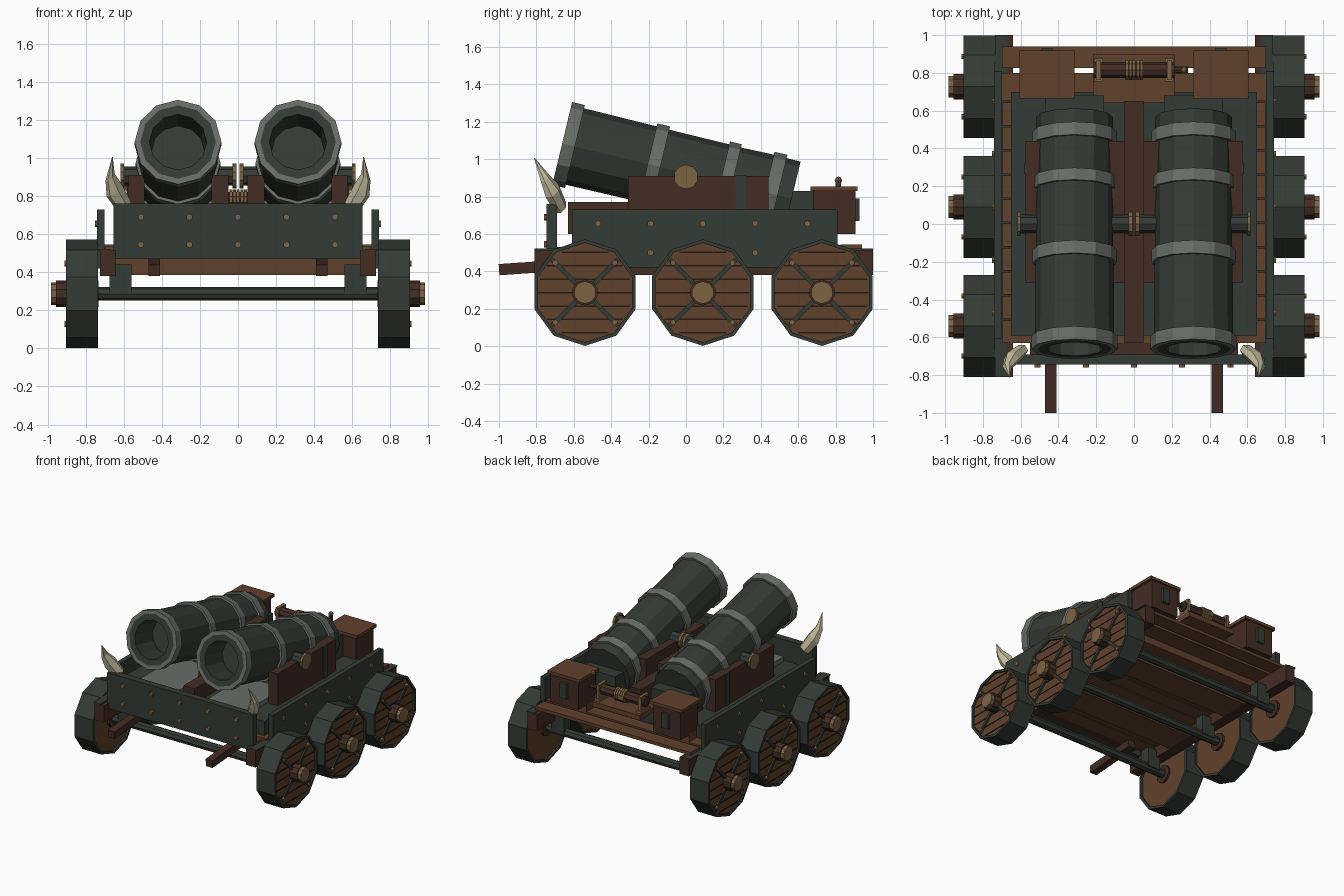
import bpy, bmesh, math
from mathutils import Vector, Matrix

cube = bpy.data.objects.get("Cube")
if cube:
    bpy.data.objects.remove(cube, do_unlink=True)


def material(name, rgb):
    m = bpy.data.materials.new(name)
    m.use_nodes = True
    m.diffuse_color = (*rgb, 1)
    m.node_tree.nodes["Principled BSDF"].inputs["Base Color"].default_value = (*rgb, 1)
    return m


IRON = material("dark iron", (0.034, 0.043, 0.035))
STEEL = material("worn steel", (0.140, 0.155, 0.138))
DARK = material("dark wood", (0.055, 0.025, 0.017))
WOOD = material("brown wood", (0.120, 0.052, 0.025))
GAP = material("shadowed gap", (0.018, 0.010, 0.007))
BRASS = material("brass", (0.200, 0.125, 0.055))
BONE = material("bone", (0.550, 0.500, 0.340))
UP = Vector((0, 0, 1))
LEFT = Vector((1, 0, 0))


def finish(name, bm, *mats):
    bmesh.ops.remove_doubles(bm, verts=bm.verts, dist=1e-5)
    bmesh.ops.recalc_face_normals(bm, faces=bm.faces)
    me = bpy.data.meshes.new(name)
    bm.to_mesh(me)
    bm.free()
    for m in mats:
        me.materials.append(m)
    ob = bpy.data.objects.new(name, me)
    bpy.context.collection.objects.link(ob)


def box(name, mat, x, y, z, tilt=0):
    """Box from (min, max) ranges, optionally tilted about x."""
    bm = bmesh.new()
    size = [abs(r[1] - r[0]) for r in (x, y, z)]
    mid = [(r[0] + r[1]) / 2 for r in (x, y, z)]
    bmesh.ops.create_cube(bm, size=1, matrix=Matrix.Translation(mid)
                          @ Matrix.Rotation(tilt, 4, 'X') @ Matrix.Diagonal((*size, 1)))
    finish(name, bm, mat)


def pair(name, mat, x, y, z, tilt=0):
    """Box mirrored to both sides."""
    box(name + "_left", mat, x, y, z, tilt)
    box(name + "_right", mat, (-x[0], -x[1]), y, z, tilt)


def lathe(name, mats, origin, axis, profile, sides, indices=None):
    """Spin (distance, radius) points round an axis; one material index per segment."""
    d = Vector(axis).normalized()
    ref = UP if abs(d.z) < 0.9 else LEFT
    u = (ref - d * ref.dot(d)).normalized()
    v = d.cross(u)
    bm = bmesh.new()
    rings = []
    for t, r in profile:
        angles = [2 * math.pi * i / sides for i in range(sides)]
        rings.append([bm.verts.new(Vector(origin) + d * t + (u * math.cos(a) + v * math.sin(a)) * r)
                      for a in angles])
    for k in range(len(rings) - 1):
        for i in range(sides):
            j = (i + 1) % sides
            f = bm.faces.new((rings[k][i], rings[k][j], rings[k + 1][j], rings[k + 1][i]))
            f.material_index = indices[k] if indices else 0
    bmesh.ops.dissolve_degenerate(bm, dist=1e-5, edges=bm.edges)
    finish(name, bm, *mats)


def rod(name, mat, origin, axis, start, end, radius, sides=8):
    lathe(name, [mat], origin, axis,
          [(start, 0), (start, radius), (end, radius), (end, 0)], sides)


# Wheels with plank faces, cross straps, studs and hubs
WHEEL_Z, AXLES = 0.287, (-0.54, 0.09, 0.727)
for y in AXLES:
    rod("axle", IRON, (0, y, WHEEL_Z), LEFT, -0.76, 0.76, 0.035)
    pair("axle_hanger", IRON, (0.56, 0.675), (y - 0.04, y + 0.04), (0.28, 0.44))
    for s in (1, -1):
        at = (0, y, WHEEL_Z)
        lathe("wheel", [IRON, WOOD], at, LEFT * s,
              [(0.75, 0), (0.75, 0.265), (0.735, 0.265), (0.735, 0.285), (0.903, 0.285),
               (0.903, 0.265), (0.89, 0.265), (0.89, 0)], 10, [1, 0, 0, 0, 0, 0, 1])
        rod("inner_hub", DARK, at, LEFT * s, 0.732, 0.76, 0.07, 10)
        rod("hub", DARK, at, LEFT * s, 0.88, 0.955, 0.07, 10)
        rod("hub_cap", BRASS, at, LEFT * s, 0.94, 0.983, 0.06, 10)
        for k in range(-3, 4):
            h = k * 0.072
            w = math.sqrt(0.25 ** 2 - h * h)
            box("plank_gap", GAP, (s * 0.887, s * 0.893), (y - w, y + w),
                (WHEEL_Z + h - 0.004, WHEEL_Z + h + 0.004))
        for a in (math.pi / 4, -math.pi / 4):
            box("wheel_strap", IRON, (s * 0.885, s * 0.903), (y - 0.25, y + 0.25),
                (WHEEL_Z - 0.012, WHEEL_Z + 0.012), a)
            for e in (1, -1):
                p = (0, y + e * 0.225 * math.cos(a), WHEEL_Z + e * 0.225 * math.sin(a))
                rod("wheel_stud", BRASS, p, LEFT * s, 0.885, 0.912, 0.016, 6)

# Wooden chassis: side beams with iron caps, cross beams, floor planks, tow shafts
pair("side_beam", DARK, (0.64, 0.725), (-0.81, 1.0), (0.38, 0.515))
pair("side_beam_cap", IRON, (0.67, 0.735), (-0.81, 1.0), (0.513, 0.522))
for y in (-0.23, 0.40):
    box("cross_beam", WOOD, (-0.65, 0.65), (y - 0.12, y + 0.12), (0.385, 0.475))
step = 0.128
for i in range(10):
    y = -0.63 + i * step
    box("floor_plank", WOOD, (-0.695, 0.695), (y, y + step - 0.008), (0.47, 0.535))
box("floor_backing", DARK, (-0.69, 0.69), (-0.62, 0.64), (0.485, 0.52))
pair("tow_shaft", DARK, (0.41, 0.47), (-1.0, -0.55), (0.395, 0.455), math.radians(4))

# Iron armour plates and inner platform
box("front_plate", IRON, (-0.655, 0.655), (-0.745, -0.69), (0.47, 0.76))
box("front_floor", DARK, (-0.55, 0.55), (-0.69, -0.63), (0.47, 0.53))
pair("side_plate", IRON, (0.70, 0.74), (-0.61, 0.81), (0.42, 0.73))
box("deck", IRON, (-0.65, 0.65), (-0.59, 0.70), (0.53, 0.65))
pair("deck_slab", STEEL, (0.13, 0.48), (-0.57, -0.10), (0.64, 0.69))
for x in (-0.51, -0.255, 0, 0.255, 0.51):
    for z in (0.545, 0.69):
        rod("front_stud", BRASS, (x, -0.74, z), (0, -1, 0), 0, 0.02, 0.018, 6)
for s in (1, -1):
    for y in (-0.47, -0.19, 0.09, 0.37, 0.65):
        for z in (0.50, 0.655):
            rod("side_stud", BRASS, (0, y, z), LEFT * s, 0.735, 0.752, 0.018, 6)

# Gun carriage
box("center_beam", DARK, (-0.05, 0.05), (-0.63, 0.65), (0.60, 0.77))
pair("inner_cheek", DARK, (0.05, 0.14), (-0.31, 0.44), (0.64, 0.91))
pair("outer_cheek", DARK, (0.49, 0.575), (-0.31, 0.44), (0.64, 0.91))
pair("cheek_strap", IRON, (0.57, 0.582), (0.265, 0.32), (0.64, 0.912))
pair("breech_block", IRON, (0.16, 0.47), (0.45, 0.68), (0.60, 0.83))

# Twin cannons with steel bands and trunnions
tilt = math.radians(13.5)
barrel = [(0.22, 0), (0.22, 0.14), (0.0, 0.15), (0.0, 0.198)]
tints = [0, 0, 0]
bands = [(0.0, 0.07, 0.228), (0.47, 0.54, 0.223), (0.87, 0.935, 0.22), (1.115, 1.185, 0.222)]
for start, end, r in bands:
    if start:
        barrel.append((start, r - 0.016))
        tints.append(0)
    barrel += [(start, r), (end, r), (end, r - 0.018)]
    tints += [1, 1, 1]
barrel += [(1.262, 0.203), (1.262, 0)]
tints += [0, 0]
for s in (1, -1):
    lathe("cannon", [IRON, STEEL], (s * 0.315, -0.662, 1.084),
          (0, math.cos(tilt), -math.sin(tilt)), barrel, 12, tints)
    pivot = (0, 0, 0.905)
    rod("trunnion", IRON, pivot, LEFT * s, 0.02, 0.605, 0.05)
    rod("outer_trunnion_cap", BRASS, pivot, LEFT * s, 0.60, 0.618, 0.066, 10)
    rod("inner_trunnion_cap", BRASS, pivot, LEFT * s, 0.008, 0.03, 0.066, 10)

# Rear step, shelf and storage boxes
box("rear_step_inner", WOOD, (-0.70, 0.70), (0.65, 0.80), (0.52, 0.545))
box("rear_step_outer", WOOD, (-0.70, 0.70), (0.825, 0.94), (0.52, 0.545))
box("winch_shelf", WOOD, (-0.215, 0.215), (0.64, 0.90), (0.66, 0.70))
pair("storage_box", DARK, (0.335, 0.585), (0.68, 0.905), (0.60, 0.835))
pair("storage_lid", WOOD, (0.315, 0.605), (0.665, 0.918), (0.83, 0.855))
pair("box_latch", IRON, (0.43, 0.49), (0.90, 0.928), (0.67, 0.79))
pair("box_support", WOOD, (0.335, 0.585), (0.67, 0.80), (0.54, 0.61))

# Winch with rope coils and crank
WY, WZ = 0.815, 0.78
winch = (0, WY, WZ)
rod("winch_drum", DARK, winch, LEFT, -0.215, 0.215, 0.042)
pair("winch_post", BRASS, (0.175, 0.20), (WY - 0.05, WY + 0.05), (0.69, 0.83))
pair("winch_foot", BRASS, (0.165, 0.21), (WY - 0.06, WY + 0.06), (0.69, 0.72))
for i in range(5):
    x = -0.045 + i * 0.019
    rod("rope_coil", BRASS, winch, LEFT, x, x + 0.016, 0.055, 10)
rod("crank_axle", DARK, winch, LEFT, 0.20, 0.285, 0.018)
box("crank_arm", DARK, (0.255, 0.275), (WY - 0.015, WY + 0.015), (WZ - 0.02, 0.875))
lathe("crank_knob", [BRASS], (0.265, WY, 0.865), UP,
      [(0, 0), (0, 0.01), (0.02, 0.02), (0.035, 0.014), (0.043, 0)], 8)

# Angular corner tusks
path = [((0.595, -0.67, 0.74), 0.034), ((0.65, -0.715, 0.83), 0.040),
        ((0.672, -0.755, 0.90), 0.024), ((0.66, -0.81, 1.005), 0.002)]
for s in (1, -1):
    bm = bmesh.new()
    rings = []
    for p, r in path:
        rings.append([bm.verts.new((s * (p[0] + r * math.cos(a)), p[1] + r * math.sin(a),
                                    p[2] - r * math.cos(a) * 0.8 + r * math.sin(a) * 0.5))
                      for a in (math.pi * k / 3 for k in range(6))])
    for lo, hi in zip(rings, rings[1:]):
        for i in range(6):
            bm.faces.new((lo[i], lo[i - 1], hi[i - 1], hi[i]))
    bm.faces.new(rings[0])
    bm.faces.new(rings[-1])
    finish("tusk_left" if s > 0 else "tusk_right", bm, BONE)
